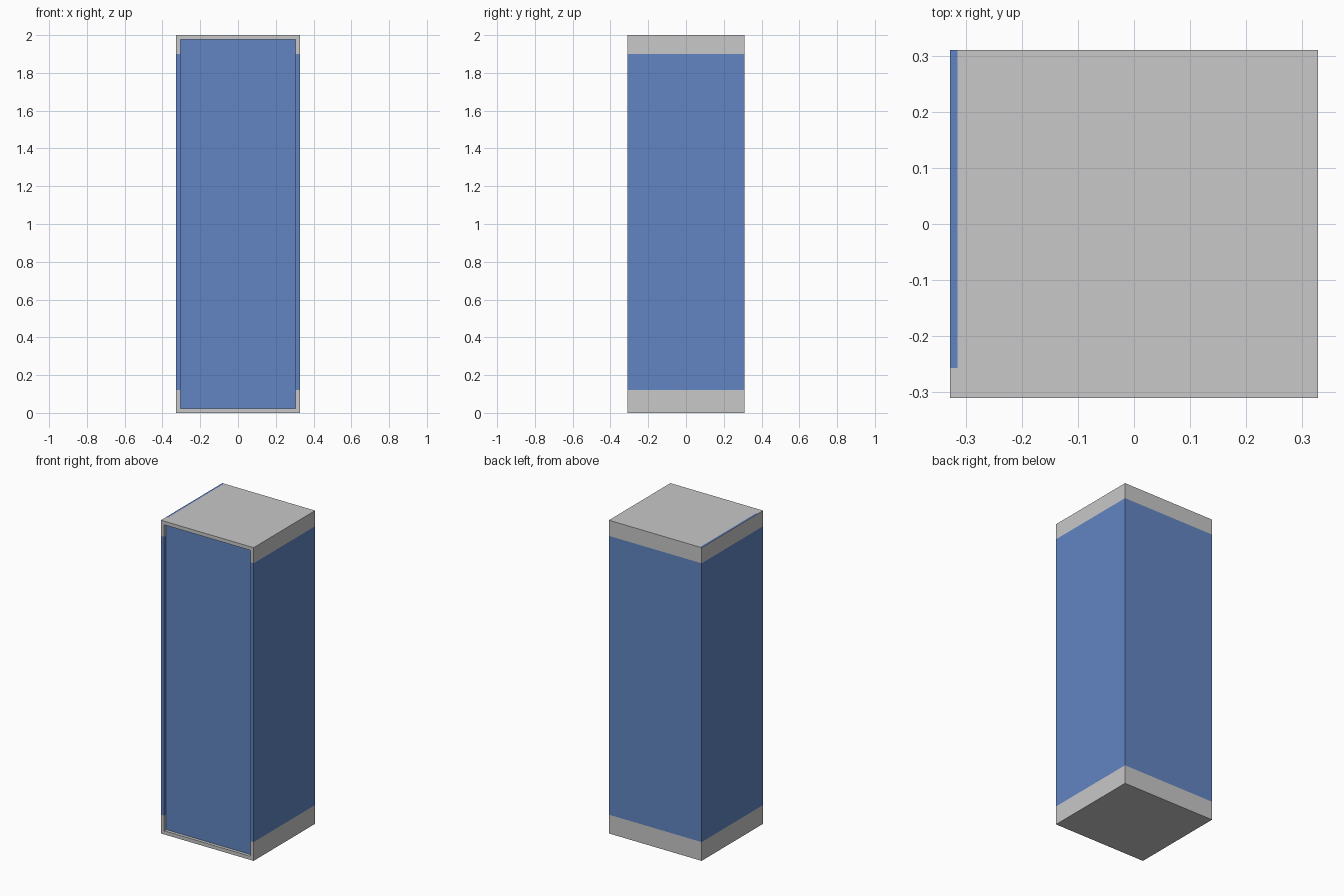
import bpy, bmesh
from mathutils import Vector

if "Cube" in bpy.data.objects:
    bpy.data.objects.remove(bpy.data.objects["Cube"])

W, D, H = 0.655, 0.62, 2.0        # overall size
Z_LOW, Z_HIGH = 0.12, 1.90        # limits of the blue band
RIM, RECESS = 0.033, 0.02         # front frame width and panel depth
STRIP_X, STRIP_Y = -0.315, -0.257 # blue sliver on the top's left edge


def material(name, rgb):
    m = bpy.data.materials.new(name)
    m.diffuse_color = (*rgb, 1)
    m.use_nodes = True
    m.node_tree.nodes["Principled BSDF"].inputs["Base Color"].default_value = m.diffuse_color
    return m


grey = material("light grey", (0.578, 0.578, 0.578))
blue = material("blue", (0.122, 0.235, 0.552))

# Cabinet box
bm = bmesh.new()
bmesh.ops.create_cube(bm, size=1)
for v in bm.verts:
    v.co = Vector((v.co.x * W, v.co.y * D, (v.co.z + 0.5) * H))
bm.normal_update()

# Recessed front panel inside a thin rim
front = next(f for f in bm.faces if f.normal.y < -0.9)
bmesh.ops.inset_individual(bm, faces=[front], thickness=RIM)
ext = bmesh.ops.extrude_discrete_faces(bm, faces=[front])
panel = ext["faces"][0]
for v in panel.verts:
    v.co.y += RECESS


# Cuts along the colour borders
def cut(co, no, faces):
    geom = set(faces)
    for f in faces:
        geom.update(f.edges)
        geom.update(f.verts)
    bmesh.ops.bisect_plane(bm, geom=list(geom), plane_co=co, plane_no=no, dist=1e-5)


for z in (Z_LOW, Z_HIGH):
    cut((0, 0, z), (0, 0, 1), list(bm.faces))
for co, no in (((STRIP_X, 0, 0), (1, 0, 0)), ((0, STRIP_Y, 0), (0, 1, 0))):
    bm.normal_update()
    cut(co, no, [f for f in bm.faces if f.calc_center_median().z > H - 1e-3])
bmesh.ops.recalc_face_normals(bm, faces=list(bm.faces))

# Colour by height, front panel and top sliver
for f in bm.faces:
    c = f.calc_center_median()
    band = Z_LOW < c.z < Z_HIGH
    on_panel = f.normal.y < -0.9 and c.y > -D / 2 + RECESS / 2
    sliver = c.z > H - 1e-3 and c.x < STRIP_X and c.y > STRIP_Y
    f.material_index = 1 if band or on_panel or sliver else 0

mesh = bpy.data.meshes.new("cabinet")
bm.to_mesh(mesh)
bm.free()
mesh.materials.append(grey)
mesh.materials.append(blue)
bpy.context.collection.objects.link(bpy.data.objects.new("cabinet", mesh))
